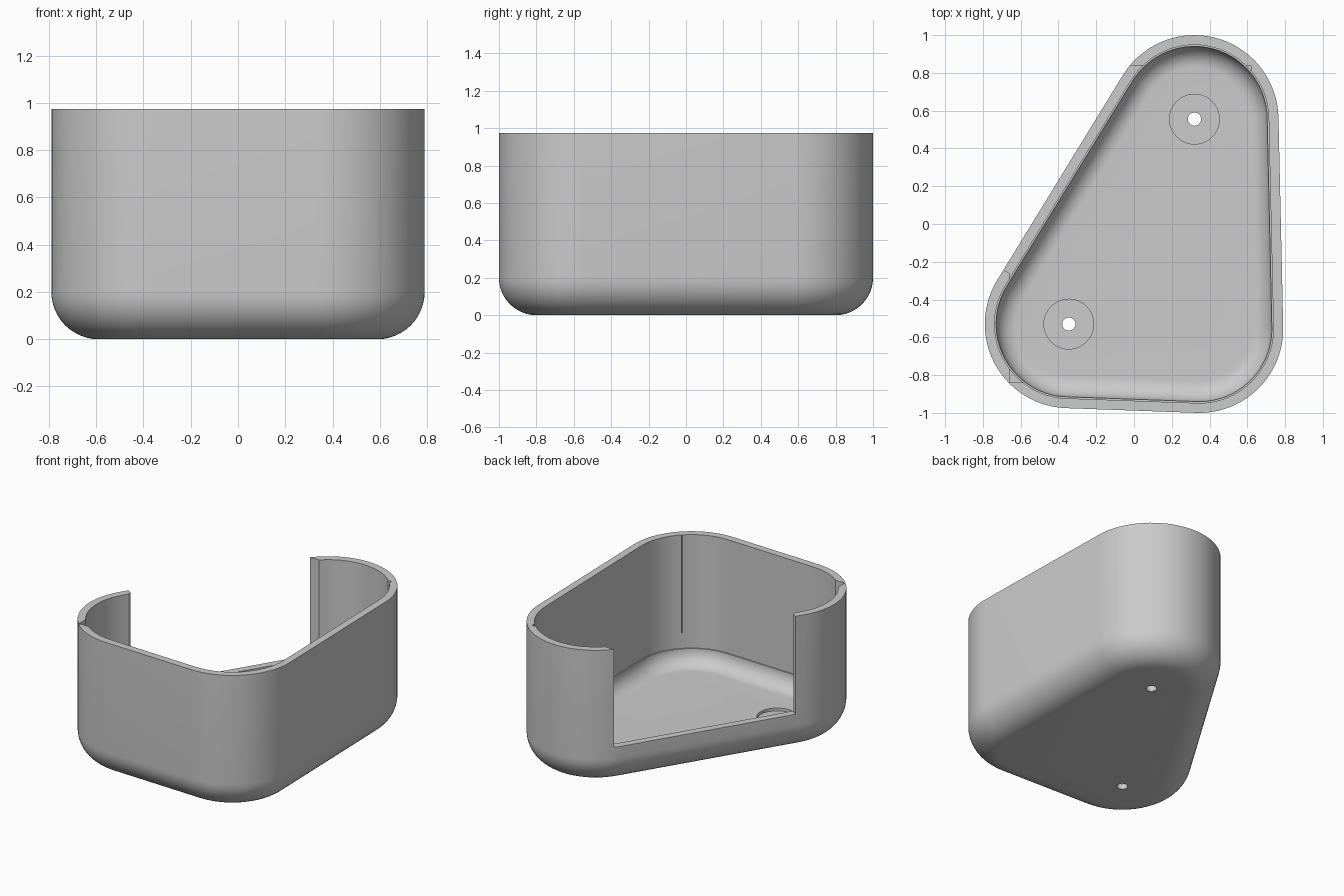
import bpy
import bmesh
from math import atan2, cos, sin, pi
from mathutils import Vector

cube = bpy.data.objects.get("Cube")
if cube:
    bpy.data.objects.remove(cube, do_unlink=True)

R, TOP, FLOOR = 0.445, 0.975, 0.06
SCREWS = [Vector((0.32, 0.555)), Vector((-0.345, -0.53))]
# Corner centres, counter-clockwise
CORNERS = SCREWS + [Vector((0.345, -0.555))]

grey = bpy.data.materials.new("light grey plastic")
grey.use_nodes = True
grey.diffuse_color = (0.6, 0.6, 0.6, 1)
grey.node_tree.nodes["Principled BSDF"].inputs["Base Color"].default_value = (0.6, 0.6, 0.6, 1)


def outline(inset, steps=28):
    """Rounded triangle, shrunk by inset."""
    pts = []
    for i, c in enumerate(CORNERS):
        before = c - CORNERS[i - 1]
        after = CORNERS[(i + 1) % 3] - c
        # outward normals point to the right of travel
        start = atan2(-before.x, before.y)
        sweep = (atan2(-after.x, after.y) - start) % (2 * pi)
        for k in range(steps + 1):
            a = start + sweep * k / steps
            pts.append(c + (R - inset) * Vector((cos(a), sin(a))))
    return pts


def loft(name, rings):
    """Skin a stack of (points, z) rings and cap both ends."""
    bm = bmesh.new()
    loops = [[bm.verts.new((p[0], p[1], z)) for p in pts] for pts, z in rings]
    for a, b in zip(loops, loops[1:]):
        for i in range(len(a)):
            j = (i + 1) % len(a)
            bm.faces.new((a[i], a[j], b[j], b[i]))
    bm.faces.new(loops[0][::-1])
    bm.faces.new(loops[-1])
    bmesh.ops.recalc_face_normals(bm, faces=bm.faces)
    mesh = bpy.data.meshes.new(name)
    bm.to_mesh(mesh)
    bm.free()
    obj = bpy.data.objects.new(name, mesh)
    bpy.context.collection.objects.link(obj)
    mesh.materials.append(grey)
    return obj


def cut(target, cutter):
    """Subtract the cutter, then remove it."""
    mod = target.modifiers.new("cut", "BOOLEAN")
    mod.operation = "DIFFERENCE"
    mod.solver = "EXACT"
    mod.object = cutter
    bpy.context.view_layer.objects.active = target
    bpy.ops.object.modifier_apply(modifier=mod.name)
    bpy.data.objects.remove(cutter, do_unlink=True)


def circle(c, r, n=40):
    return [c + r * Vector((cos(2 * pi * k / n), sin(2 * pi * k / n))) for k in range(n)]


# Shell profile: outer bottom fillet, wall, rim, inner wall, small ledge, floor fillet
fillet, inner = 0.2, 0.11
angles = [k * pi / 2 / 12 for k in range(13)]
profile = [(fillet * (1 - sin(a)), fillet * (1 - cos(a))) for a in angles]
profile += [(0, TOP), (0.052, TOP), (0.052, FLOOR + inner)]
profile += [(0.06 + inner * (1 - cos(a)), FLOOR + inner * (1 - sin(a))) for a in angles]
shell = loft("housing_shell", [(outline(d), z) for d, z in profile])

# Board pocket that breaks through the slanted wall and notches the corners
pocket = [(-0.66, -0.84), (0.62, -0.84), (0.62, 0.84), (-0.5, 0.84),
          (-0.83, -0.157), (-0.66, -0.261)]
cut(shell, loft("pocket_cutter", [(pocket, 0.28), (pocket, 1.2)]))

# Screw holes with shallow recesses
for c in SCREWS:
    cut(shell, loft("recess_cutter", [(circle(c, 0.132), FLOOR - 0.02), (circle(c, 0.132), 0.15)]))
    cut(shell, loft("hole_cutter", [(circle(c, 0.035), -0.1), (circle(c, 0.035), 0.2)]))

bpy.ops.object.select_all(action="DESELECT")
shell.select_set(True)
bpy.context.view_layer.objects.active = shell
bpy.ops.object.shade_smooth_by_angle(angle=0.5)
